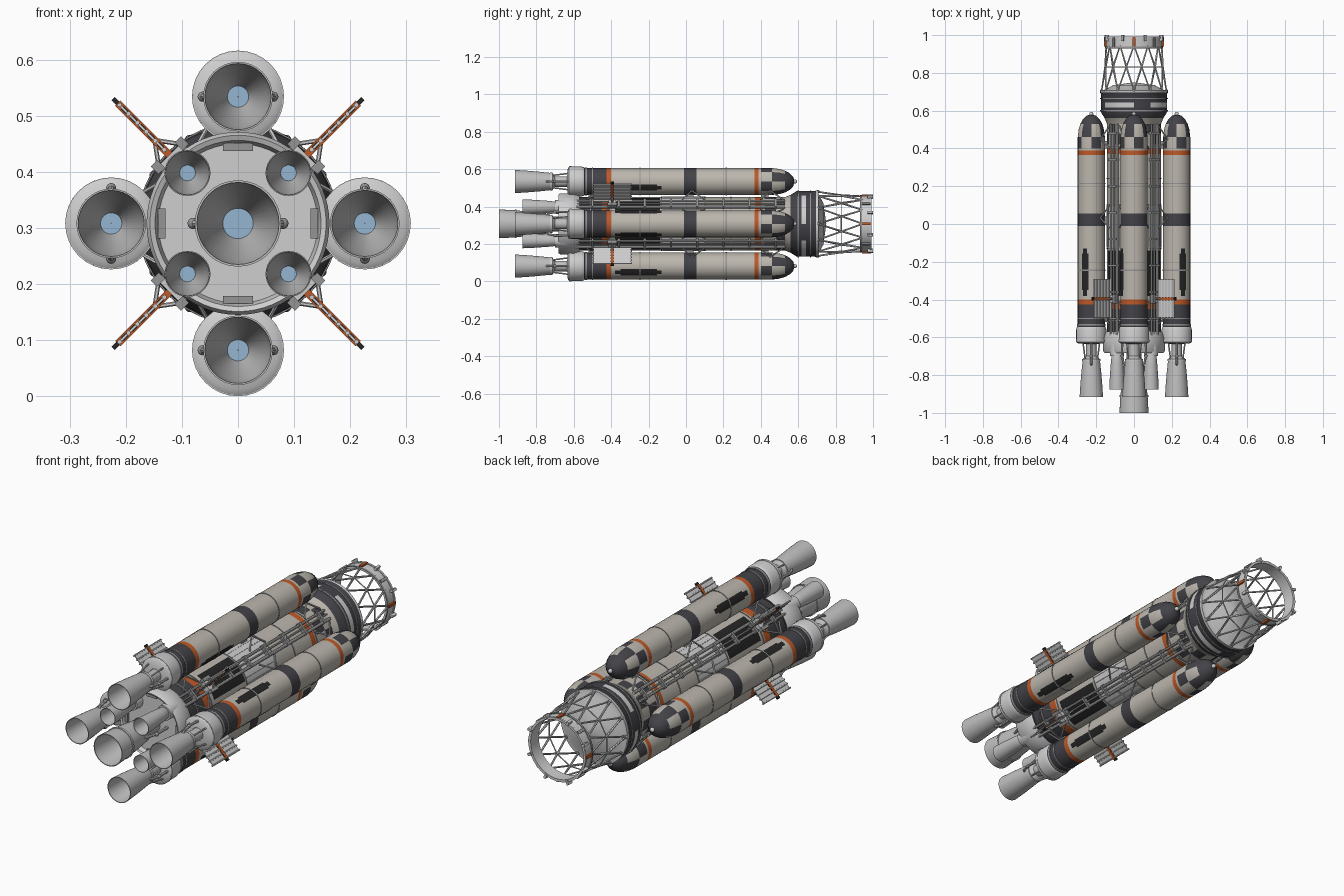
import bpy, bmesh, math
from math import sin, cos, pi, radians
from mathutils import Vector, Matrix

if "Cube" in bpy.data.objects:
    bpy.data.objects.remove(bpy.data.objects["Cube"])

AXIS_Z = 0.308      # height of the main axis
OFFSET = 0.226      # booster axis to main axis
COLOURS = {
    "beige paint": (0.50, 0.47, 0.42), "light grey": (0.62, 0.62, 0.62),
    "charcoal": (0.055, 0.055, 0.065), "black panel": (0.018, 0.019, 0.018),
    "burnt orange": (0.52, 0.10, 0.02), "pale blue": (0.30, 0.47, 0.64),
    "mid grey": (0.30, 0.30, 0.30), "nozzle metal": (0.52, 0.52, 0.52)}
BEIGE, LIGHT, DARK, BLACK, ORANGE, BLUE, MID, NOZZLE = range(8)
MATS = []
for label, rgb in COLOURS.items():
    m = bpy.data.materials.new(label)
    m.use_nodes = True
    m.diffuse_color = (*rgb, 1)
    m.node_tree.nodes["Principled BSDF"].inputs["Base Color"].default_value = (*rgb, 1)
    MATS.append(m)
made = []


def finish(name, bm, turns=(0,)):
    """Store the mesh, one linked copy for each turn about the main axis."""
    me = bpy.data.meshes.new(name)
    bm.to_mesh(me)
    bm.free()
    for m in MATS:
        me.materials.append(m)
    for i, t in enumerate(turns):
        ob = bpy.data.objects.new(name if len(turns) == 1 else f"{name}_{i + 1}", me)
        ob.location.z = AXIS_Z
        ob.rotation_euler.y = radians(t)
        bpy.context.collection.objects.link(ob)
        made.append(ob)


def lathe(bm, profile, rule, cx=0, cz=0, segs=32):
    """Spin (radius, y) points round a y axis; rule is a colour or f(y, angle)."""
    rings = [[bm.verts.new((cx + r * cos(2 * pi * i / segs), y, cz + r * sin(2 * pi * i / segs)))
              for i in range(segs)] for r, y in profile]
    faces = []
    for j in range(len(rings) - 1):
        for i in range(segs):
            k = (i + 1) % segs
            f = bm.faces.new((rings[j][i], rings[j][k], rings[j + 1][k], rings[j + 1][i]))
            y = (profile[j][1] + profile[j + 1][1]) / 2
            f.material_index = rule(y, 360 * (i + 0.5) / segs) if callable(rule) else rule
            faces.append(f)
    bmesh.ops.recalc_face_normals(bm, faces=faces)


def band(bm, r, y, width, mat, cx=0, cz=0, depth=0.003):
    a, b = y - width / 2, y + width / 2
    lathe(bm, [(r - depth, a), (r, a), (r, b), (r - depth, b)], mat, cx, cz)


def tube(bm, pts, r, mat, segs=6):
    for a, b in zip(pts, pts[1:]):
        a, b = Vector(a), Vector(b)
        d = b - a
        mtx = Matrix.Translation((a + b) / 2) @ d.to_track_quat('Z', 'Y').to_matrix().to_4x4()
        res = bmesh.ops.create_cone(bm, cap_ends=True, segments=segs, radius1=r, radius2=r,
                                    depth=d.length, matrix=mtx)
        for f in {f for v in res["verts"] for f in v.link_faces}:
            f.material_index = mat


def box(bm, centre, size, mat, turn=0):
    mtx = Matrix.Rotation(radians(turn), 4, 'Y') @ Matrix.Translation(centre) @ Matrix.Diagonal((*size, 1))
    res = bmesh.ops.create_cube(bm, size=1, matrix=mtx)
    for f in {f for v in res["verts"] for f in v.link_faces}:
        f.material_index = mat


def ball(bm, centre, r, mat):
    res = bmesh.ops.create_uvsphere(bm, u_segments=12, v_segments=8, radius=r,
                                    matrix=Matrix.Translation(centre))
    for f in {f for v in res["verts"] for f in v.link_faces}:
        f.material_index = mat


def patch(bm, r, y0, y1, angle, half, mat, cz=0, steps=6):
    """Thin curved plate lying on a cylinder."""
    cols = []
    for i in range(steps + 1):
        a = radians(angle - half + 2 * half * i / steps)
        cols.append([bm.verts.new((r * cos(a), y, cz + r * sin(a))) for y in (y0, y1)])
    for p, q in zip(cols, cols[1:]):
        f = bm.faces.new((p[0], p[1], q[1], q[0]))
        f.material_index = mat
        f.normal_update()
        if f.normal.dot(f.calc_center_median() - Vector((0, f.calc_center_median().y, cz))) < 0:
            f.normal_flip()


def nozzle(bm, outer, throat, throat_y, cx=0, cz=0):
    """Hollow bell: outer wall, lip, inner wall and a glowing throat disc."""
    lip, end = outer[0]
    inner = [(lip * 0.95, end), (lip * 0.84, end + (throat_y - end) * 0.45), (throat, throat_y)]
    lathe(bm, outer[::-1] + inner, NOZZLE, cx, cz)
    lathe(bm, [(throat, throat_y), (0.0005, throat_y)], BLUE, cx, cz)


def around(r, deg, y):
    return (r * cos(radians(deg)), y, r * sin(radians(deg)))


QUARTERS = (0, 90, 180, 270)

# ---- Booster bodies ----
R = 0.072


def booster_paint(y, a):
    if y < -0.545: return LIGHT
    if y < -0.425: return DARK
    if y < -0.40: return ORANGE
    if -0.01 < y < 0.055: return DARK
    if 0.365 < y < 0.388: return ORANGE
    if y > 0.53: return DARK
    if y > 0.40: return DARK if (int(a // 45) + (y > 0.46)) % 2 else BEIGE
    return BEIGE


bm = bmesh.new()
lathe(bm, [(0.03, -0.635), (0.07, -0.632), (0.080, -0.625), (0.080, -0.56), (0.076, -0.545), (R, -0.54),
           (R, -0.425), (R, -0.40), (R, -0.01), (R, 0.055), (R, 0.365), (R, 0.388), (R, 0.40),
           (R, 0.46), (0.067, 0.50), (0.058, 0.53), (0.044, 0.555), (0.026, 0.573), (0.001, 0.58)],
      booster_paint, 0, OFFSET)
band(bm, 0.082, -0.618, 0.012, LIGHT, 0, OFFSET)
for y in (-0.5, -0.245, 0.215):
    band(bm, R + 0.002, y, 0.006, MID, 0, OFFSET)
band(bm, R + 0.003, -0.535, 0.01, MID, 0, OFFSET)
ball(bm, (0, 0.582, OFFSET), 0.011, LIGHT)
finish("booster_body", bm, QUARTERS)

# Long dark plates on each booster
for k, angles in enumerate(((-27, 153), (153, 35), (153, -27), (27, 145))):
    bm = bmesh.new()
    for a in angles:
        patch(bm, R + 0.0015, -0.35, -0.155, a, 15, BLACK, OFFSET)
        patch(bm, R + 0.001, -0.38, -0.13, a, 9, BLACK, OFFSET)
    finish(f"booster_dark_plates_{k + 1}", bm, (90 * k,))

# ---- Booster engines ----
bm = bmesh.new()
nozzle(bm, [(0.062, -0.915), (0.058, -0.85), (0.052, -0.78), (0.045, -0.715), (0.028, -0.70),
            (0.028, -0.62)], 0.019, -0.715, 0, OFFSET)
band(bm, 0.048, -0.72, 0.012, LIGHT, 0, OFFSET, 0.006)
for s in (-1, 1):
    tube(bm, [(s * 0.062, -0.62, OFFSET), (s * 0.064, -0.69, OFFSET), (s * 0.056, -0.735, OFFSET),
              (s * 0.045, -0.745, OFFSET)], 0.006, LIGHT, 8)
    ball(bm, (s * 0.063, -0.70, OFFSET), 0.009, MID)
    for t in (-1, 1):
        tube(bm, [(s * 0.04, -0.62, OFFSET + t * 0.045), (s * 0.03, -0.72, OFFSET + t * 0.032)], 0.004, LIGHT)
finish("booster_engine", bm, QUARTERS)

# ---- Core stage ----
C = 0.143


def core_paint(y, a):
    if y < -0.57: return LIGHT
    if y < -0.45: return DARK
    if y < -0.41: return ORANGE
    if -0.13 < y < 0.10: return LIGHT
    if 0.37 < y < 0.40: return ORANGE
    if y > 0.42: return DARK if (int(a // 22.5) + (y > 0.48)) % 2 else BEIGE
    return BEIGE


bm = bmesh.new()
lathe(bm, [(0.001, -0.655), (0.142, -0.655), (0.148, -0.678), (0.157, -0.682), (0.163, -0.672),
           (0.163, -0.60), (0.150, -0.57), (C, -0.57), (C, -0.45), (C, -0.41), (C, -0.13), (C, 0.10),
           (C, 0.37), (C, 0.40), (C, 0.42), (C, 0.48), (C, 0.56)], core_paint, segs=64)
for y in (-0.51, -0.40, -0.13, 0.10, 0.24, 0.41):
    band(bm, C + 0.003, y, 0.006, MID)
for q in QUARTERS:
    patch(bm, C + 0.0015, -0.38, -0.14, q + 45, 27, BLACK, steps=10)
    box(bm, (0, -0.66, 0.136), (0.054, 0.012, 0.014), MID, q)
for i in range(32):  # stringers on the mid section
    tube(bm, [around(C, i * 11.25, -0.125), around(C, i * 11.25, 0.095)], 0.002, LIGHT, 5)
finish("core_tank", bm)

# ---- Core engines ----
bm = bmesh.new()
nozzle(bm, [(0.077, -1.0), (0.073, -0.92), (0.064, -0.83), (0.054, -0.75), (0.04, -0.72),
            (0.04, -0.65)], 0.027, -0.76)
band(bm, 0.076, -0.91, 0.01, LIGHT, depth=0.005)
for s in (-1, 1):
    tube(bm, [(s * 0.078, -0.65, 0), (s * 0.078, -0.74, 0), (s * 0.058, -0.80, 0)], 0.007, LIGHT, 8)
    ball(bm, (s * 0.08, -0.74, 0), 0.01, MID)
finish("main_engine", bm)
bm = bmesh.new()
nozzle(bm, [(0.041, -0.875), (0.038, -0.81), (0.033, -0.74), (0.028, -0.69), (0.022, -0.68),
            (0.022, -0.64)], 0.014, -0.73, 0.09, 0.09)
lathe(bm, [(0.001, -0.70), (0.036, -0.70), (0.038, -0.66), (0.034, -0.60), (0.001, -0.58)], LIGHT, 0.09, 0.09)
finish("small_engine", bm, QUARTERS)

# ---- Pipes and brackets along the core, on the diagonals ----
bm = bmesh.new()
for d, r in ((-9, 0.007), (0, 0.004), (8, 0.006)):
    tube(bm, [around(C + 0.010, 45 + d, -0.59), around(C + 0.010, 45 + d, 0.53)], r, LIGHT, 8)
for i in range(8):
    p = around(C + 0.009, 45, -0.5 + i * 0.14)
    box(bm, (0, p[1], C + 0.009), (0.062, 0.012, 0.02), MID, 45)
for s in (-1, 1):
    for y in (-0.48, 0.03, 0.45):
        a = around(C + 0.008, 45 + s * 14, y + 0.07)
        b = around(0.185, 45 + s * 29, y)
        tube(bm, [a, b, around(C + 0.008, 45 + s * 14, y - 0.05)], 0.004, LIGHT)
finish("feed_pipes", bm, QUARTERS)
bm = bmesh.new()
for y in (-0.5, 0.02, 0.42):
    box(bm, (0, y, 0.149), (0.04, 0.04, 0.03), MID)
finish("booster_mount", bm, QUARTERS)

# ---- Diagonal ribbed panels ----
bm = bmesh.new()
box(bm, (0, -0.395, 0.240), (0.004, 0.20, 0.118), LIGHT, 45)
box(bm, (0, -0.395, 0.232), (0.013, 0.014, 0.142), ORANGE, 45)
for i in range(6):
    z = 0.186 + i * 0.0225
    tube(bm, [around(z, 45, -0.50), around(z, 45, -0.29)], 0.0045, LIGHT)
    box(bm, (0, -0.395, z + 0.01), (0.008, 0.018, 0.012), BLACK, 45)
for s in (-1, 1):
    box(bm, (s * 0.03, -0.395, 0.172), (0.016, 0.05, 0.02), MID, 45)
    tube(bm, [around(0.172, 45 + s * 10, -0.395), around(0.21, 45, -0.395)], 0.004, LIGHT)
box(bm, (0, -0.395, 0.158), (0.05, 0.04, 0.03), LIGHT, 45)
finish("side_panel", bm, QUARTERS)

# ---- Interstage ----
bm = bmesh.new()


def stage_paint(y, a):
    if y < 0.575: return BEIGE
    if y > 0.695: return LIGHT
    if 0.618 < y < 0.642: return LIGHT if a % 90 < 60 else DARK
    return DARK


lathe(bm, [(C, 0.53), (0.155, 0.56), (0.174, 0.59), (0.176, 0.618), (0.176, 0.642), (0.176, 0.69),
           (0.179, 0.695), (0.179, 0.708), (0.155, 0.710), (0.11, 0.735), (0.001, 0.75)], stage_paint, segs=48)
band(bm, 0.179, 0.60, 0.008, MID)
band(bm, 0.179, 0.665, 0.005, MID)
finish("interstage", bm)

# ---- Open truss adapter with its top ring ----
bm = bmesh.new()
N = 12
for i in range(N):
    a, h = i * 360 / N, 180 / N
    foot, mid, top = around(0.172, a, 0.705), around(0.160, a + h, 0.83), around(0.148, a, 0.945)
    tube(bm, [foot, around(0.148, a + 2 * h, 0.945)], 0.0045, LIGHT)
    tube(bm, [foot, around(0.148, a - 2 * h, 0.945)], 0.0045, LIGHT)
    tube(bm, [foot, mid, top], 0.0035, LIGHT)
    ball(bm, foot, 0.009, MID)
    tube(bm, [mid, around(0.160, a - h, 0.83)], 0.003, LIGHT)
finish("truss", bm)
bm = bmesh.new()
lathe(bm, [(0.142, 0.93), (0.150, 0.93), (0.150, 0.992), (0.142, 0.992), (0.142, 0.93)], LIGHT, segs=48)
band(bm, 0.154, 0.988, 0.01, LIGHT, depth=0.01)
band(bm, 0.153, 0.935, 0.01, MID, depth=0.008)
for i in range(8):
    t = i * 45
    box(bm, (0, 0.965, 0.152), (0.014, 0.05, 0.012), ORANGE if i % 2 == 0 else MID, t)
    box(bm, (0, 0.985, 0.156), (0.012, 0.03, 0.02), LIGHT, t + 22.5)
finish("top_ring", bm)

# Smooth shading with sharp edges kept
bpy.ops.object.select_all(action='DESELECT')
for ob in made:
    ob.select_set(True)
bpy.context.view_layer.objects.active = made[0]
bpy.ops.object.shade_smooth_by_angle(angle=radians(35))
